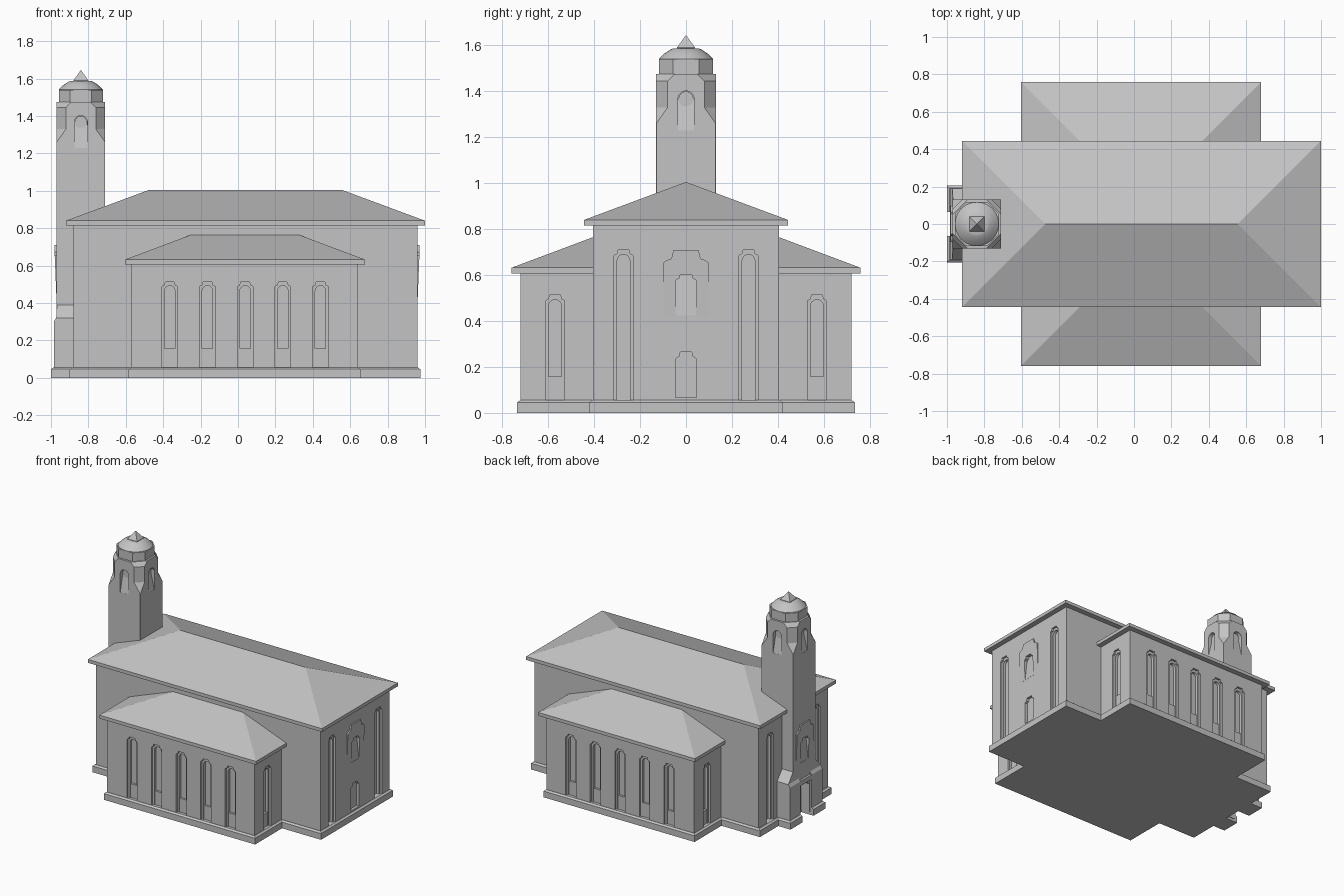
import bpy, bmesh, math
from mathutils import Vector

cube = bpy.data.objects.get("Cube")
if cube:
    bpy.data.objects.remove(cube, do_unlink=True)

stone = bpy.data.materials.new("pale grey stone")
stone.use_nodes = True
GREY = (0.55, 0.55, 0.55, 1)
stone.diffuse_color = GREY
stone.node_tree.nodes["Principled BSDF"].inputs["Base Color"].default_value = GREY

FRONT, BACK, LEFT, RIGHT = (Vector(v) for v in ((0, -1, 0), (0, 1, 0), (1, 0, 0), (-1, 0, 0)))
UP = Vector((0, 0, 1))


def finish(name, bm):
    bmesh.ops.recalc_face_normals(bm, faces=bm.faces)
    mesh = bpy.data.meshes.new(name)
    bm.to_mesh(mesh)
    bm.free()
    mesh.materials.append(stone)
    ob = bpy.data.objects.new(name, mesh)
    bpy.context.collection.objects.link(ob)
    return ob


def loft(bm, rings):
    """Skin a stack of rings and cap both ends."""
    rows = [[bm.verts.new(p) for p in ring] for ring in rings]
    for a, b in zip(rows, rows[1:]):
        for i in range(len(a)):
            j = (i + 1) % len(a)
            bm.faces.new((a[i], a[j], b[j], b[i]))
    bm.faces.new(rows[0][::-1])
    bm.faces.new(rows[-1])


def rect(x0, x1, y0, y1, z):
    return [(x0, y0, z), (x1, y0, z), (x1, y1, z), (x0, y1, z)]


def block(bm, x0, x1, y0, y1, z0, z1):
    loft(bm, [rect(x0, x1, y0, y1, z0), rect(x0, x1, y0, y1, z1)])


def panel(bm, outline, centre, normal, outer, inner, foot_outer=None, foot_inner=None):
    """Extrude a wall outline along the normal; the foot may have its own depth."""
    side = UP.cross(normal)
    low = min(z for _, z in outline)

    def ring(depth, foot):
        return [Vector(centre) + side * u + UP * z +
                normal * (foot if foot is not None and z == low else depth)
                for u, z in outline]
    loft(bm, [ring(inner, foot_inner), ring(outer, foot_outer)])


def arch(w, z0, top, steps=8):
    h = w / 2
    return [(-h, z0), (h, z0)] + [
        (h * math.cos(math.pi * i / steps), top - h + h * math.sin(math.pi * i / steps))
        for i in range(steps + 1)]


def shouldered(w, z0, top, drop):
    h = w / 2
    right = [(h, z0), (h, top - drop), (h * .84, top - drop * .8),
             (h * .66, top - drop * .7), (h * .55, top)]
    return right + [(-u, z) for u, z in reversed(right)]


def carve(ob, *cutters):
    """Subtract cutter meshes from a wall, then discard them."""
    for bm in cutters:
        tool = finish("cutter", bm)
        tool.hide_render = True
        mod = ob.modifiers.new("carve", 'BOOLEAN')
        mod.operation, mod.object, mod.solver = 'DIFFERENCE', tool, 'EXACT'
        bpy.context.view_layer.objects.active = ob
        bpy.ops.object.modifier_apply(modifier=mod.name)
        bpy.data.objects.remove(tool, do_unlink=True)


def windows(spots, top):
    """Two nested cutters for each tall window: shouldered surround and arched light."""
    surround, light = bmesh.new(), bmesh.new()
    for centre, normal in spots:
        panel(surround, shouldered(.084, .055, top, .026), centre, normal, .03, -.015)
        panel(light, arch(.056, .055, top - .02), centre, normal, .03, -.036)
    return surround, light


# Main hall with tall end windows, a niche and a blind door
bm = bmesh.new()
block(bm, -.88, .96, -.405, .405, .02, .825)
hall = finish("hall_walls", bm)
spots = [((x, y, 0), n) for x, n in ((.96, LEFT), (-.88, RIGHT)) for y in (-.272, .272)]
surround, light = windows(spots, .71)
panel(light, shouldered(.09, .068, .265, .03), (.96, 0, 0), LEFT, .03, -.02)
carve(hall, surround, light)

# Side aisles with five windows along each side and one at each end
bm = bmesh.new()
block(bm, -.57, .64, -.72, .72, .02, .62)
aisles = finish("aisle_walls", bm)
spots = [((-.365 + .2015 * i, s * .72, 0), n)
         for i in range(5) for s, n in ((-1, FRONT), (1, BACK))]
spots += [((x, s * .57, 0), n) for x, n in ((.64, LEFT), (-.57, RIGHT)) for s in (-1, 1)]
carve(aisles, *windows(spots, .513))
bm = bmesh.new()
for centre, normal in spots:
    panel(bm, [(-.029, .05), (.029, .05), (.029, .158), (-.029, .158)],
          centre, normal, -.02, -.04)
finish("aisle_window_aprons", bm)

# Plinths with a small weathered top edge
bm = bmesh.new()
for x0, x1, y in ((-.9, .975, .42), (-.585, .655, .735)):
    loft(bm, [rect(x0, x1, -y, y, 0), rect(x0, x1, -y, y, .046),
              rect(x0 + .013, x1 - .013, .013 - y, y - .013, .056)])
finish("plinth", bm)

# Hipped main roof
bm = bmesh.new()
E = .445
loft(bm, [rect(-.92, 1, -E, E, .815), rect(-.92, 1, -E, E, .84),
          rect(-.475, .555, -.001, .001, 1.005)])
finish("main_roof", bm)

# Half-hipped aisle roofs leaning on the hall
bm = bmesh.new()
for s in (-1, 1):
    eave, ridge = s * .76, s * .4
    loft(bm, [rect(-.605, .68, ridge, eave, .607), rect(-.605, .68, ridge, eave, .632),
              rect(-.25, .325, ridge, s * .405, .765)])
finish("aisle_roofs", bm)

# Tower shaft growing into a chamfered belfry and an eight-sided drum
TX = -.84


def octagon(z, h, c):
    k = h - c
    pts = [(k, -h), (h, -k), (h, k), (k, h), (-k, h), (-h, k), (-h, -k), (-k, -h)]
    return [(TX + x, y, z) for x, y in pts]


bm = bmesh.new()
loft(bm, [octagon(*s) for s in (
    (.02, .13, .0005), (1.26, .13, .0005), (1.33, .13, .05), (1.445, .13, .05),
    (1.475, .13, .08), (1.476, .117, .06), (1.54, .117, .06))])
tower = finish("bell_tower", bm)
niches = bmesh.new()
faces = [(Vector((TX, 0, 0)) + n * .13, n) for n in (FRONT, BACK, LEFT, RIGHT)]
for centre, normal in faces:
    panel(niches, arch(.07, 1.23, 1.402, 12), centre, normal, .03, -.035, .03, -.001)
panel(niches, shouldered(.12, -.01, .265, .035), (-.97, 0, 0), RIGHT, .03, -.07)
carve(tower, niches)

# Round medallion at the head of each belfry niche
bm = bmesh.new()
for centre, normal in faces:
    disc = [(.033 * math.cos(i * math.pi / 8), 1.367 + .033 * math.sin(i * math.pi / 8))
            for i in range(16)]
    panel(bm, disc, centre, normal, -.026, -.04)
finish("belfry_medallions", bm)

# Low round dome
bm = bmesh.new()
loft(bm, [[(TX + r * math.cos(a * math.pi / 12), r * math.sin(a * math.pi / 12), z)
           for a in range(24)]
          for z, r in ((1.535, .117), (1.542, .117), (1.565, .094), (1.583, .066), (1.587, .056))])
dome = finish("dome", bm)
bpy.ops.object.select_all(action='DESELECT')
dome.select_set(True)
bpy.context.view_layer.objects.active = dome
bpy.ops.object.shade_smooth_by_angle(angle=math.radians(30))

# Pointed finial
bm = bmesh.new()
loft(bm, [rect(TX - r, TX + r, -r, r, z) for z, r in ((1.58, .04), (1.59, .04), (1.645, .0005))])
finish("finial", bm)

# Hooded niche frames on both ends, fading into the wall at the foot
for name, x, normal in (("east_niche", .96, LEFT), ("west_niche", -.97, RIGHT)):
    bm = bmesh.new()
    panel(bm, shouldered(.195, .42, .71, .055), (x, 0, 0), normal, .01, -.03, .0005, -.03)
    frame = finish(name, bm)
    recess = bmesh.new()
    panel(recess, shouldered(.09, .425, .602, .025), (x, 0, 0), normal, .03, -.018, .03, -.0005)
    carve(frame, recess)
    # same hollow in the wall behind the frame
    back = bmesh.new()
    panel(back, shouldered(.09, .425, .602, .025), (x, 0, 0), normal, .03, -.018, .03, -.0005)
    carve(hall if x > 0 else tower, back)

# Porch piers with sloping shoulders, and their plinth feet
bm = bmesh.new()
feet = bmesh.new()
for s in (-1, 1):
    y0, y1 = s * .065, s * .19
    loft(bm, [rect(-.985, -.87, y0, y1, .02), rect(-.985, -.87, y0, y1, .3),
              rect(-.972, -.87, y0, y1, .32), rect(-.968, -.87, y0, s * .13, .39)])
    y1 = s * .205
    loft(feet, [rect(-1, -.87, y0, y1, 0), rect(-1, -.87, y0, y1, .046),
                rect(-.986, -.87, y0, s * .192, .056)])
finish("porch_piers", bm)
finish("porch_feet", feet)

# Door lintel between the piers
bm = bmesh.new()
block(bm, -.985, -.96, -.066, .066, .265, .3)
finish("door_lintel", bm)
